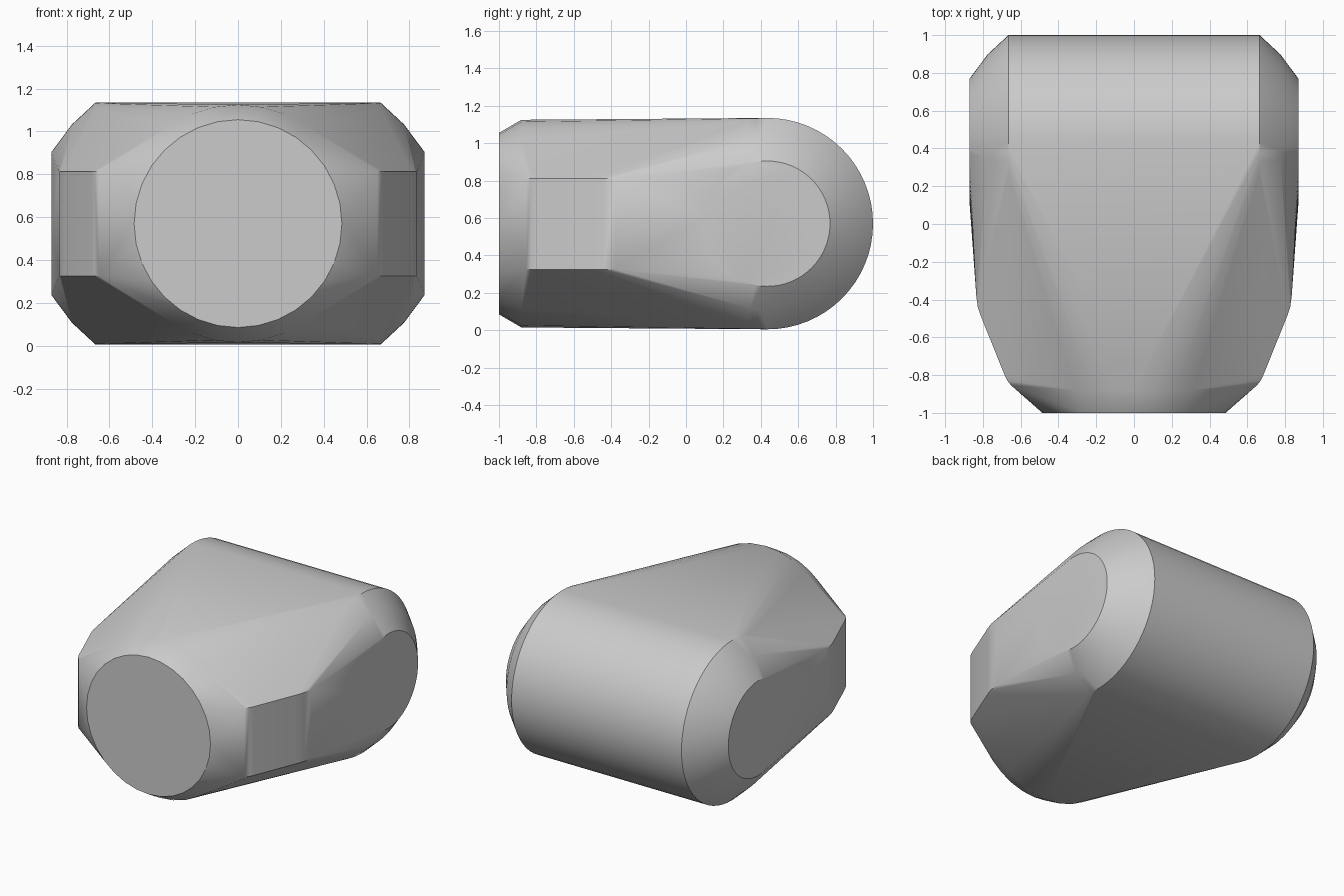
import bpy, bmesh, math
from mathutils import Vector

if "Cube" in bpy.data.objects:
    bpy.data.objects.remove(bpy.data.objects["Cube"])

MID_Z = 0.57


def ring(radius, sides, place):
    """Circle of points; place maps the two circle offsets to a position."""
    angles = [2 * math.pi * i / sides for i in range(sides)]
    return [Vector(place(radius * math.cos(a), radius * math.sin(a))) for a in angles]


points = []

# Rounded drum lying across the back, with softly curved shoulders
for x, radius in ((0.665, 0.565), (0.775, 0.463), (0.87, 0.335)):
    for side in (-1, 1):
        points += ring(radius, 64, lambda u, v: (side * x, 0.435 + u, MID_Z + v))

# Round nose with a chamfered rim
for y, radius in ((-0.88, 0.555), (-1.0, 0.485)):
    points += ring(radius, 32, lambda u, v: (u, y, MID_Z + v))

# Upright cheek panels with rounded corners
cheek = [(0.835, -0.38), (0.827, -0.44), (0.81, -0.49),
         (0.685, -0.80), (0.67, -0.83), (0.65, -0.855)]
for x, y in cheek:
    for side in (-1, 1):
        for z in (0.325, 0.812):
            points.append(Vector((side * x, y, z)))

# Wrap everything in one convex skin
bm = bmesh.new()
for p in points:
    bm.verts.new(p)
hull = bmesh.ops.convex_hull(bm, input=bm.verts[:])
loose = [v for v in bm.verts if not v.link_faces]
bmesh.ops.delete(bm, geom=loose, context="VERTS")
bmesh.ops.dissolve_limit(bm, angle_limit=math.radians(0.3),
                         verts=bm.verts[:], edges=bm.edges[:])
bmesh.ops.recalc_face_normals(bm, faces=bm.faces[:])
mesh = bpy.data.meshes.new("body_shell")
bm.to_mesh(mesh)
bm.free()

body = bpy.data.objects.new("body_shell", mesh)
bpy.context.collection.objects.link(body)

# Plain grey finish
grey = bpy.data.materials.new("light_grey")
grey.use_nodes = True
colour = (0.6, 0.6, 0.6, 1.0)
grey.diffuse_color = colour
grey.node_tree.nodes["Principled BSDF"].inputs["Base Color"].default_value = colour
mesh.materials.append(grey)

bpy.context.view_layer.objects.active = body
body.select_set(True)
bpy.ops.object.shade_smooth_by_angle(angle=math.radians(30))
